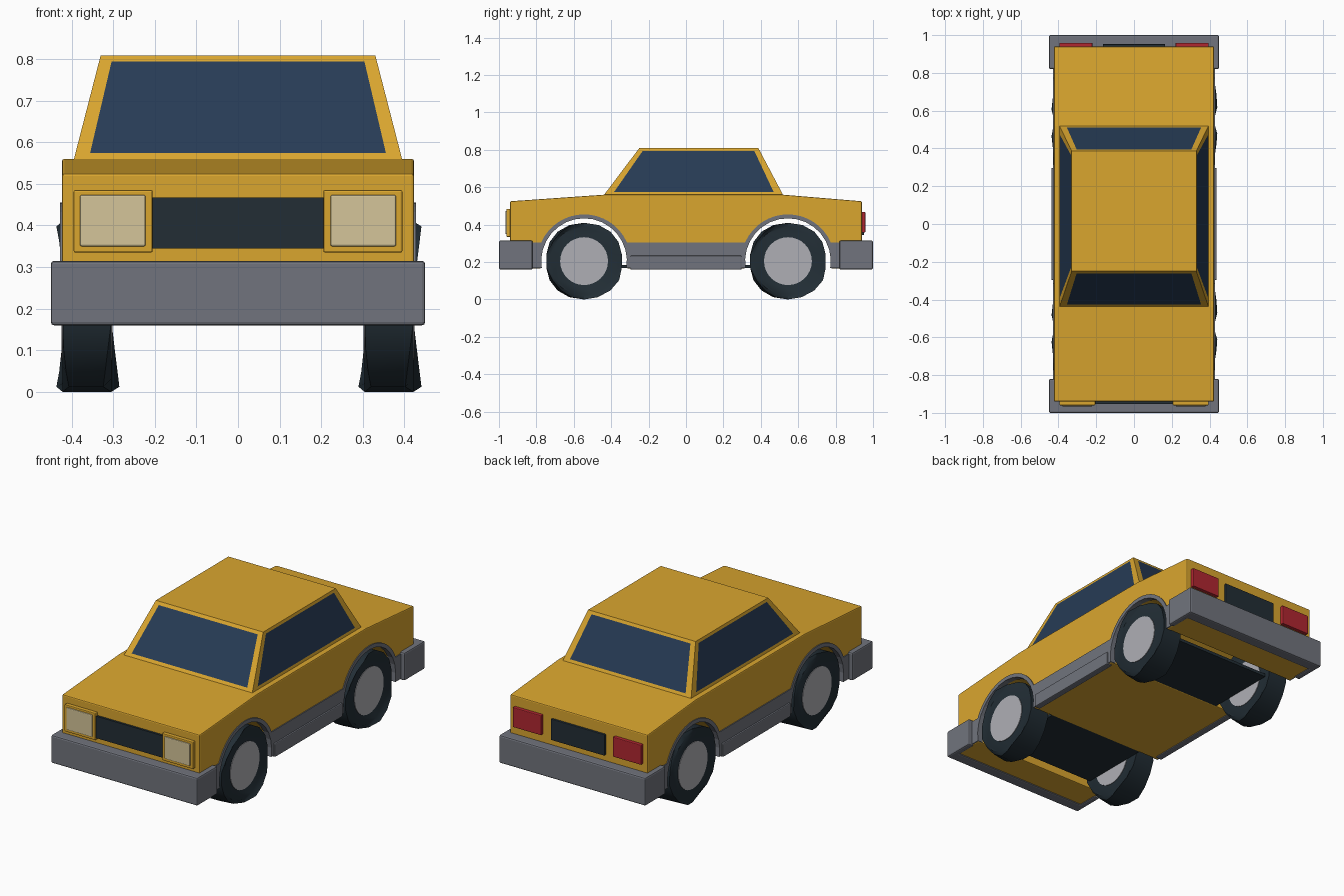
import bpy, bmesh, math
from mathutils import Vector

if "Cube" in bpy.data.objects:
    bpy.data.objects.remove(bpy.data.objects["Cube"])


def material(name, r, g, b):
    m = bpy.data.materials.new(name)
    m.diffuse_color = (r, g, b, 1)
    m.use_nodes = True
    m.node_tree.nodes["Principled BSDF"].inputs["Base Color"].default_value = m.diffuse_color
    return m


GOLD = material("gold paint", 0.70, 0.38, 0.028)
GREY = material("grey plastic", 0.165, 0.175, 0.205)
DARK = material("dark rubber", 0.016, 0.027, 0.036)
GLASS = material("navy glass", 0.020, 0.044, 0.092)
METAL = material("light metal", 0.43, 0.43, 0.46)
LAMP = material("cream lamp", 0.66, 0.56, 0.32)
RED = material("red lamp", 0.44, 0.020, 0.030)


def finish(bm, name, mats, bevel=0.0, smooth=None):
    bmesh.ops.recalc_face_normals(bm, faces=bm.faces[:])
    me = bpy.data.meshes.new(name)
    bm.to_mesh(me)
    bm.free()
    for m in mats:
        me.materials.append(m)
    ob = bpy.data.objects.new(name, me)
    bpy.context.collection.objects.link(ob)
    if smooth:
        me.shade_smooth()
        me.set_sharp_from_angle(angle=math.radians(smooth))
    if bevel:
        mod = ob.modifiers.new("bevel", 'BEVEL')
        mod.width = bevel
        mod.segments = 2
        mod.limit_method = 'ANGLE'
        mod.angle_limit = math.radians(35)
    return ob


def prism(name, pts, axis, lo, hi, mat, bevel=0.0):
    """Extrude a 2D outline along x (points are y,z) or z (points are x,y)."""
    bm = bmesh.new()
    place = (lambda p: (lo, p[0], p[1])) if axis == 'x' else (lambda p: (p[0], p[1], lo))
    face = bm.faces.new([bm.verts.new(place(p)) for p in pts])
    ext = bmesh.ops.extrude_face_region(bm, geom=[face])
    move = Vector((hi - lo, 0, 0)) if axis == 'x' else Vector((0, 0, hi - lo))
    bmesh.ops.translate(bm, vec=move,
                        verts=[v for v in ext['geom'] if isinstance(v, bmesh.types.BMVert)])
    return finish(bm, name, [mat], bevel)


def box(name, x, y, z, mat, bevel=0.0):
    outline = [(x[0], y[0]), (x[1], y[0]), (x[1], y[1]), (x[0], y[1])]
    return prism(name, outline, 'z', z[0], z[1], mat, bevel)


AXLE, HUB_Z = 0.545, 0.205


def arch(cy, r, z, n=16, reverse=False):
    """Wheel arch arc from left to right, starting and ending at height z."""
    a0 = math.asin((z - HUB_Z) / r)
    angles = [math.pi - a0 - (math.pi - 2 * a0) * i / n for i in range(n + 1)]
    pts = [(cy + r * math.cos(a), HUB_Z + r * math.sin(a)) for a in angles]
    return pts[::-1] if reverse else pts


# Body shell with open wheel arches
bottom = 0.166
body = ([(-0.94, bottom)] + arch(-AXLE, 0.232, bottom) + arch(AXLE, 0.232, bottom)
        + [(0.94, bottom), (0.94, 0.525), (0.52, 0.56), (-0.44, 0.56), (-0.94, 0.525)])
prism("body", body, 'x', -0.423, 0.423, GOLD, 0.006)

# Grey lower side trim with arch lips, and sills
trim = ([(-0.83, 0.168)] + arch(-AXLE, 0.229, 0.168) + arch(AXLE, 0.229, 0.168)
        + [(0.83, 0.168), (0.83, 0.305)] + arch(AXLE, 0.25, 0.305, reverse=True)
        + arch(-AXLE, 0.25, 0.305, reverse=True) + [(-0.83, 0.305)])
for side, s in (("left", -1), ("right", 1)):
    x0, x1 = sorted((s * 0.395, s * 0.428))
    prism(side + "_side_trim", trim, 'x', x0, x1, GREY)
    x0, x1 = sorted((s * 0.40, s * 0.437))
    box(side + "_sill", (x0, x1), (-0.297, 0.297), (0.16, 0.235), GREY, 0.005)

# Dark floor plate
box("floor_plate", (-0.30, 0.30), (-0.72, 0.72), (0.168, 0.185), DARK)

# Wrap-around bumpers
for end, s in (("front", -1), ("rear", 1)):
    u = [(-0.45, 1.0), (0.45, 1.0), (0.45, 0.82), (0.415, 0.82),
         (0.415, 0.935), (-0.415, 0.935), (-0.415, 0.82), (-0.45, 0.82)]
    prism(end + "_bumper", [(x, y * s) for x, y in u], 'z', 0.16, 0.315, GREY, 0.008)

# Cabin: four sloped sides, each cut into a frame and a window
low = [(-0.395, -0.44), (0.395, -0.44), (0.395, 0.52), (-0.395, 0.52)]
high = [(-0.33, -0.25), (0.33, -0.25), (0.33, 0.387), (-0.33, 0.387)]
bm = bmesh.new()
lv = [bm.verts.new((x, y, 0.557)) for x, y in low]
hv = [bm.verts.new((x, y, 0.809)) for x, y in high]
bm.faces.new(lv)
bm.faces.new(hv)
for i in range(4):
    j = (i + 1) % 4
    outer = [lv[i], lv[j], hv[j], hv[i]]
    a, b, c, d = [v.co for v in outer]
    inner = []
    for u, v in ((0.045, 0.07), (0.955, 0.07), (0.955, 0.94), (0.045, 0.94)):
        inner.append(bm.verts.new(a.lerp(b, u).lerp(d.lerp(c, u), v)))
    bm.faces.new(inner).material_index = 1
    for k in range(4):
        m = (k + 1) % 4
        bm.faces.new((outer[k], outer[m], inner[m], inner[k]))
finish(bm, "cabin", [GOLD, GLASS])

# Front and rear lamps
for side, s in (("left", -1), ("right", 1)):
    def span(a, b):
        return tuple(sorted((s * a, s * b)))
    box(side + "_headlamp_frame", span(0.205, 0.395), (-0.96, -0.93), (0.335, 0.485), GOLD, 0.004)
    box(side + "_headlamp", span(0.222, 0.38), (-0.966, -0.95), (0.35, 0.473), LAMP, 0.004)
    box(side + "_tail_lamp", span(0.22, 0.395), (0.93, 0.959), (0.358, 0.468), RED, 0.004)

# Grille and rear panel
box("grille", (-0.206, 0.206), (-0.952, -0.93), (0.345, 0.467), DARK)
box("rear_panel", (-0.165, 0.165), (0.93, 0.952), (0.345, 0.462), DARK, 0.003)


# Wheels: chamfered tyre with a hub disc showing on both faces
def drum(name, x, y, r, depth, sides, mat, bevel=0.0):
    bm = bmesh.new()
    bmesh.ops.create_cone(bm, cap_ends=True, segments=sides, radius1=r, radius2=r, depth=depth)
    for v in bm.verts:
        v.co = Vector((v.co.z + x, v.co.x + y, v.co.y + HUB_Z))
    if bevel:
        rim = [e for e in bm.edges if abs(e.verts[0].co.x - e.verts[1].co.x) < 1e-5]
        bmesh.ops.bevel(bm, geom=rim, offset=bevel, segments=1, affect='EDGES')
    finish(bm, name, [mat], smooth=35)


for end, y in (("front", -AXLE), ("rear", AXLE)):
    for side, s in (("left", -1), ("right", 1)):
        drum(f"{end}_{side}_tyre", s * 0.363, y, 0.205, 0.117, 18, DARK, 0.02)
        drum(f"{end}_{side}_hub", s * 0.363, y, 0.128, 0.123, 32, METAL)
